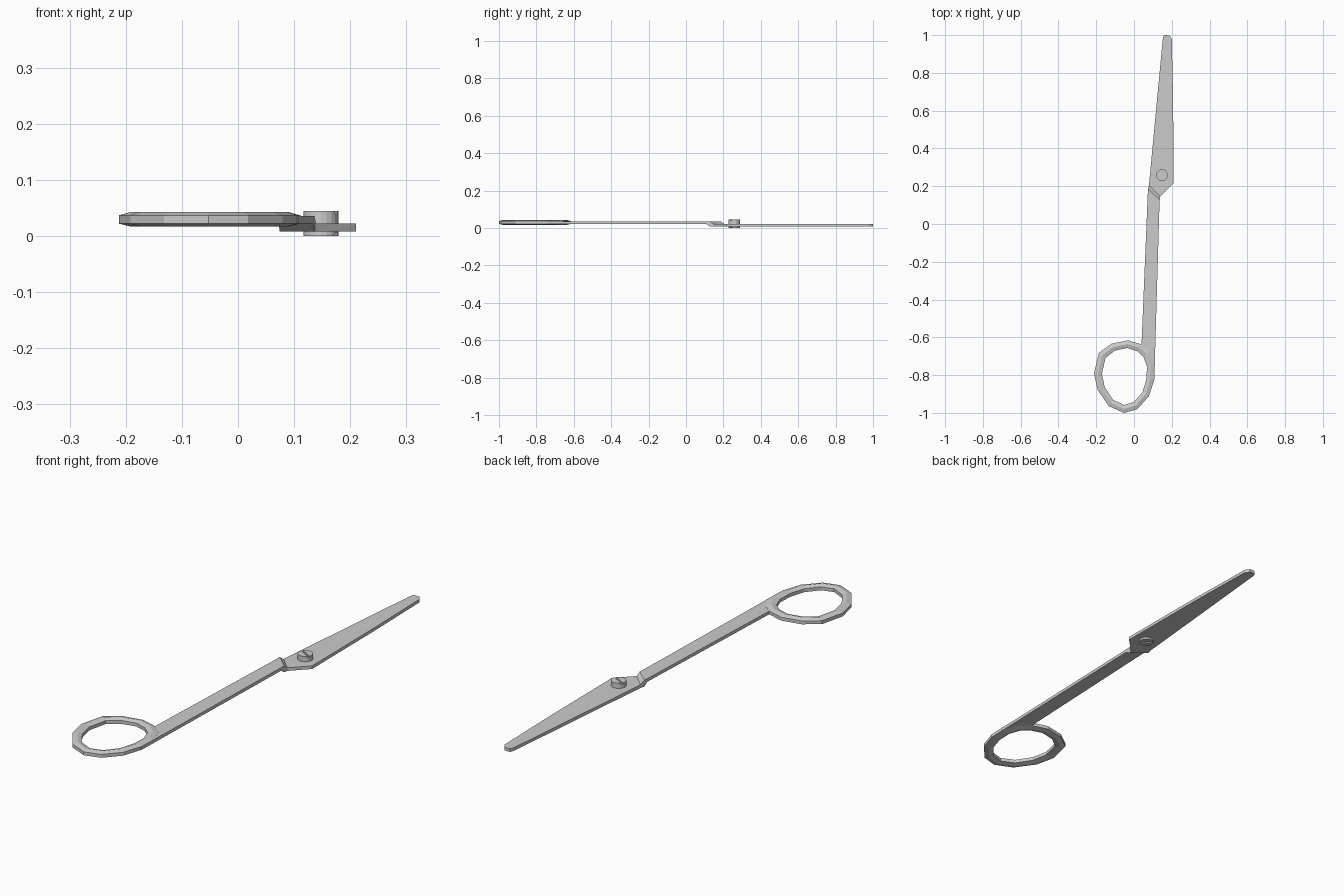
import bpy, bmesh, math

if "Cube" in bpy.data.objects:
    bpy.data.objects.remove(bpy.data.objects["Cube"])


def finish(bm, name):
    bmesh.ops.recalc_face_normals(bm, faces=bm.faces)
    me = bpy.data.meshes.new(name)
    bm.to_mesh(me)
    bm.free()
    ob = bpy.data.objects.new(name, me)
    bpy.context.collection.objects.link(ob)
    return ob


def loft(name, sections, closed=False):
    """Join equal-sized closed cross-sections into a skin."""
    bm = bmesh.new()
    rows = [[bm.verts.new(p) for p in s] for s in sections]
    n, m = len(rows), len(rows[0])
    for i in range(n if closed else n - 1):
        a, b = rows[i], rows[(i + 1) % n]
        for j in range(m):
            k = (j + 1) % m
            bm.faces.new((a[j], a[k], b[k], b[j]))
    if not closed:
        bm.faces.new(rows[0])
        bm.faces.new(rows[-1])
    return finish(bm, name)


# Shank, cranked step and blade: left x, y, right x, y, bottom z, top z
stations = [
    (0.088, -0.83, 0.107, -0.83, 0.022, 0.037),
    (0.088, -0.75, 0.110, -0.75, 0.022, 0.037),
    (0.040, -0.635, 0.113, -0.635, 0.022, 0.036),
    (0.073, 0.165, 0.135, 0.108, 0.022, 0.036),
    (0.074, 0.185, 0.136, 0.128, 0.008, 0.036),
    (0.079, 0.205, 0.139, 0.145, 0.008, 0.022),
    (0.081, 0.225, 0.210, 0.217, 0.008, 0.022),
    (0.122, 0.66, 0.207, 0.66, 0.008, 0.022),
    (0.153, 0.985, 0.200, 0.98, 0.008, 0.022),
    (0.160, 1.0, 0.186, 1.0, 0.008, 0.022),
]
loft("shank_and_blade", [
    [(lx, ly, b), (rx, ry, b), (rx, ry, t), (lx, ly, t)]
    for lx, ly, rx, ry, b, t in stations])

# Finger ring with a six-sided section
cx, cy = -0.05, -0.805
outer = [(-0.053, -1.0), (0.018, -0.98), (0.079, -0.912), (0.107, -0.825),
         (0.110, -0.74), (0.085, -0.675), (0.040, -0.637), (-0.032, -0.616),
         (-0.120, -0.634), (-0.186, -0.682), (-0.212, -0.79),
         (-0.192, -0.88), (-0.132, -0.965)]
section = [(0, 0.022), (0, 0.037), (0.5, 0.043), (1, 0.037), (1, 0.022), (0.5, 0.017)]
loft("finger_ring", [
    [(cx + (x - cx) * (1 - 0.26 * f), cy + (y - cy) * (1 - 0.215 * f), z)
     for f, z in section] for x, y in outer], closed=True)

# Pivot screw with a slot in each end
px, py = 0.148, 0.258
bpy.ops.mesh.primitive_cylinder_add(vertices=20, radius=0.031, depth=0.045,
                                    location=(px, py, 0.0225))
screw = bpy.context.object
screw.name = "pivot_screw"
for name, z in (("top_slot_cutter", 0.045), ("bottom_slot_cutter", 0.0)):
    bpy.ops.mesh.primitive_cube_add(size=1, location=(px, py, z),
                                    rotation=(0, 0, math.radians(-30)))
    cutter = bpy.context.object
    cutter.name = name
    cutter.scale = (0.1, 0.008, 0.012)
    cutter.hide_render = True
    cutter.display_type = 'WIRE'
    mod = screw.modifiers.new(name, 'BOOLEAN')
    mod.operation = 'DIFFERENCE'
    mod.solver = 'EXACT'
    mod.object = cutter
